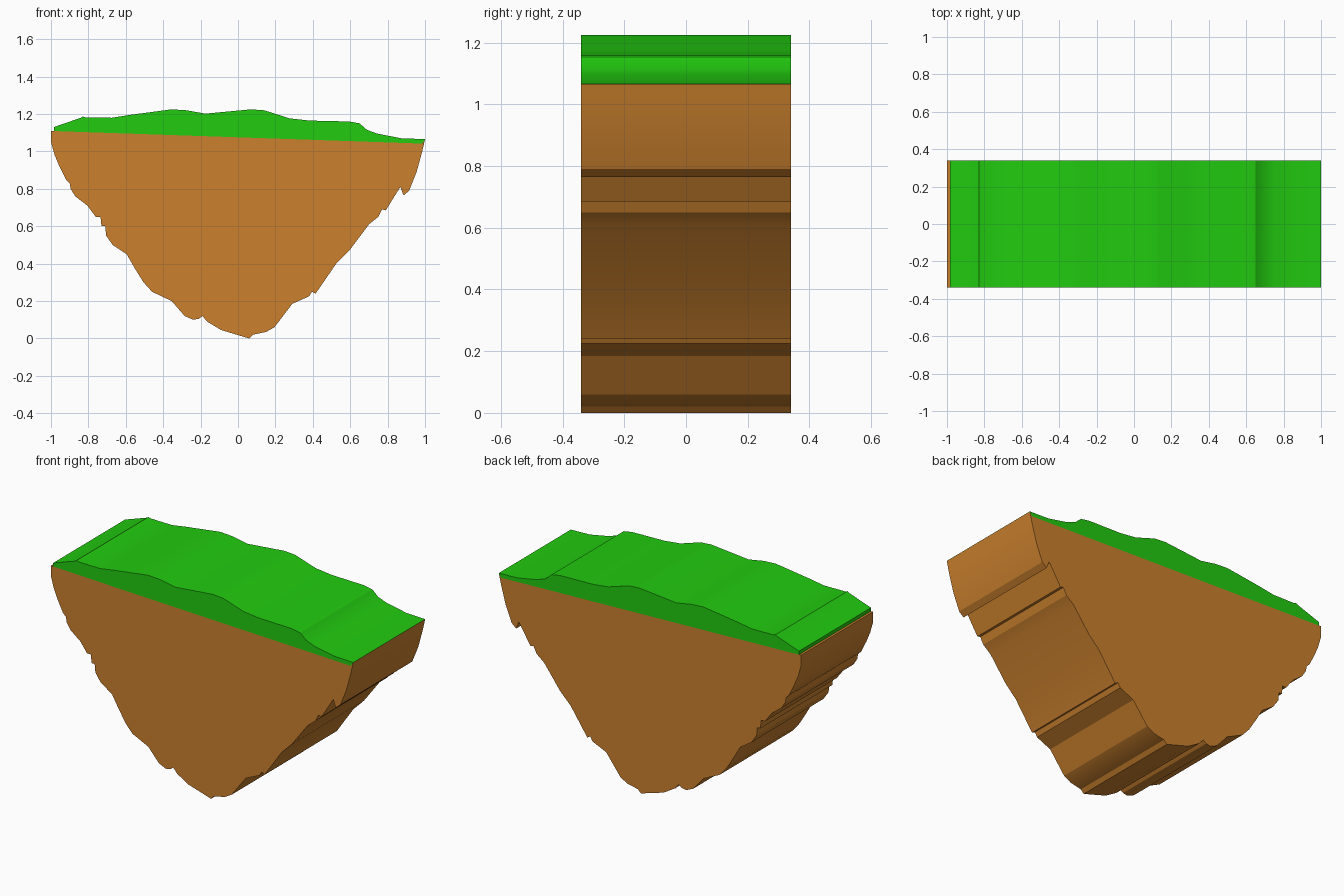
import bpy
import bmesh
import math

# Remove the default object
default = bpy.data.objects.get("Cube")
if default:
    bpy.data.objects.remove(default, do_unlink=True)

HALF_DEPTH = 0.34


def make_material(name, colour):
    material = bpy.data.materials.new(name)
    material.use_nodes = True
    rgba = (*colour, 1)
    material.diffuse_color = rgba
    shader = next(node for node in material.node_tree.nodes
                  if node.type == 'BSDF_PRINCIPLED')
    shader.inputs["Base Color"].default_value = rgba
    shader.inputs["Roughness"].default_value = 0.9
    return material


def extrude_outline(name, outline, material, smooth_angle):
    """Turn a closed outline in the x-z plane into a solid slab along y."""
    mesh = bpy.data.meshes.new(name)
    bm = bmesh.new()
    corners = [bm.verts.new((x, -HALF_DEPTH, z)) for x, z in outline]
    front = bm.faces.new(corners)
    extruded = bmesh.ops.extrude_face_region(bm, geom=[front], use_keep_orig=True)
    moved = [item for item in extruded["geom"]
             if isinstance(item, bmesh.types.BMVert)]
    bmesh.ops.translate(bm, verts=moved, vec=(0, HALF_DEPTH * 2, 0))
    bmesh.ops.recalc_face_normals(bm, faces=bm.faces[:])
    bm.to_mesh(mesh)
    bm.free()
    mesh.materials.append(material)

    slab = bpy.data.objects.new(name, mesh)
    bpy.context.collection.objects.link(slab)
    bpy.ops.object.select_all(action='DESELECT')
    bpy.context.view_layer.objects.active = slab
    slab.select_set(True)
    bpy.ops.object.shade_smooth_by_angle(angle=math.radians(smooth_angle))
    return slab


soil_brown = make_material("soil brown", (0.60, 0.22, 0.027))
grass_green = make_material("grass green", (0.016, 0.60, 0.005))

# Ragged left flank of the soil, from the turf down to the lowest point
left_flank = [
    (-1, 1.11), (-1, 1.05), (-.98, .98), (-.955, .92), (-.92, .85),
    (-.9, .83), (-.895, .8), (-.87, .76), (-.805, .71), (-.76, .65),
    (-.735, .65), (-.73, .6), (-.71, .6), (-.705, .55), (-.67, .5),
    (-.595, .45), (-.555, .38), (-.505, .3), (-.46, .25), (-.355, .2),
    (-.285, .12), (-.24, .1), (-.21, .105), (-.19, .12), (-.165, .09),
    (-.09, .045), (.06, 0),
]

# Ragged right flank, from the lowest point back up to the turf
right_flank = [
    (.08, .02), (.15, .035), (.195, .06), (.29, .185), (.38, .225),
    (.395, .25), (.415, .24), (.525, .4), (.595, .47), (.7, .61),
    (.75, .65), (.77, .69), (.79, .685), (.868, .81), (.885, .765),
    (.915, .79), (.955, .89), (.985, 1), (1, 1.065),
]

# Rolling surface of the turf, from left to right
turf_top = [
    (-.985, 1.13), (-.84, 1.18), (-.83, 1.187), (-.815, 1.182),
    (-.675, 1.18), (-.58, 1.195), (-.355, 1.225), (-.275, 1.22),
    (-.175, 1.202), (.07, 1.225), (.14, 1.22), (.275, 1.177),
    (.38, 1.165), (.595, 1.16), (.65, 1.15), (.69, 1.115),
    (.745, 1.095), (.875, 1.07), (1, 1.066),
]

# The straight seam where the turf lies on the soil
seam_left = (-.985, 1.109)
seam_right = (.985, 1.042)

extrude_outline(
    "soil_body",
    left_flank + right_flank + [seam_right, seam_left],
    soil_brown, 20)

extrude_outline(
    "grass_layer",
    [seam_left, seam_right, *reversed(turf_top)],
    grass_green, 25)
